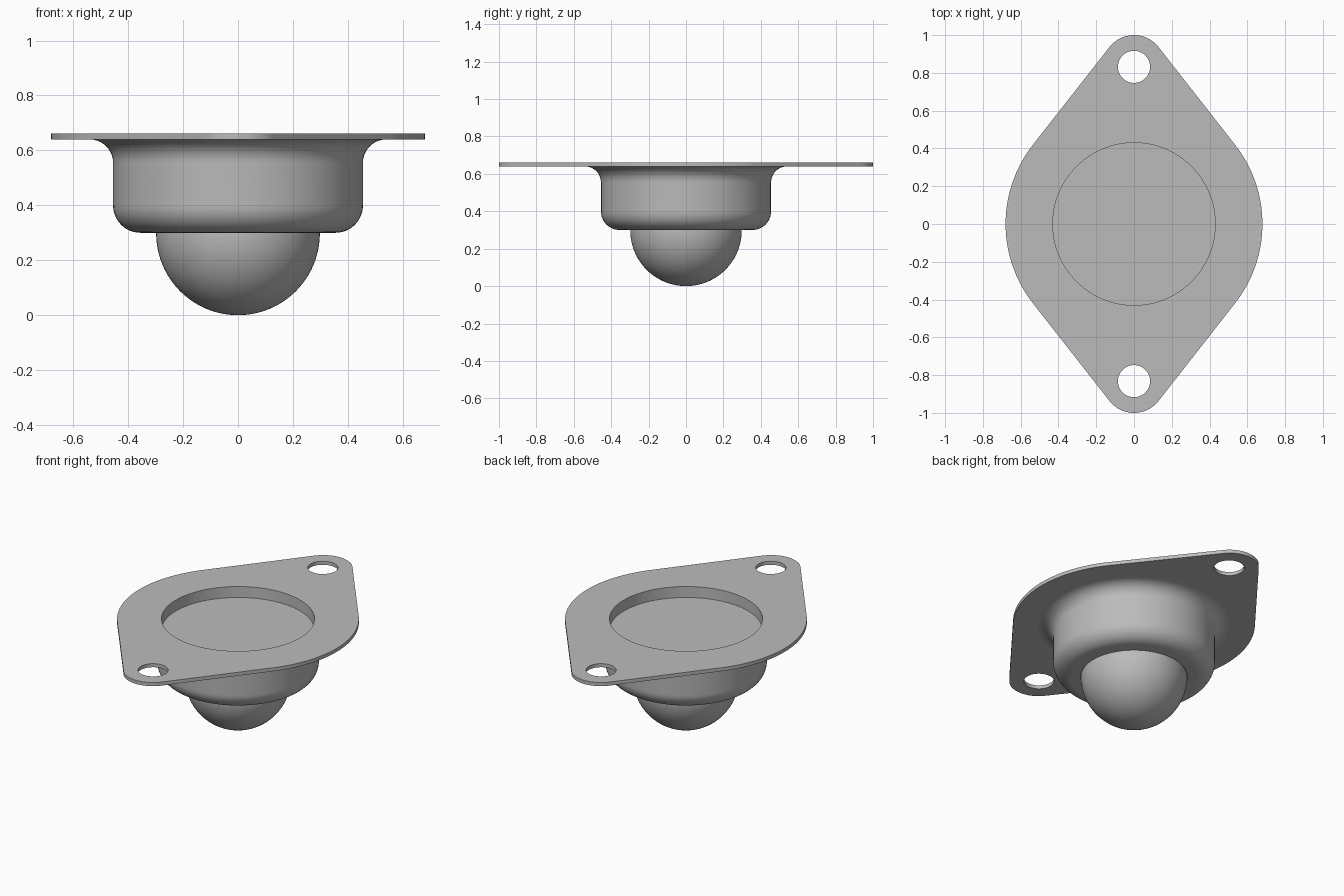
import bpy, bmesh
from math import sin, cos, pi, asin, radians
from mathutils import Matrix, Vector

cube = bpy.data.objects.get("Cube")
if cube:
    bpy.data.objects.remove(cube, do_unlink=True)

steel = bpy.data.materials.new("steel_grey")
steel.use_nodes = True
GREY = (0.5, 0.5, 0.5, 1)
steel.diffuse_color = GREY
steel.node_tree.nodes["Principled BSDF"].inputs["Base Color"].default_value = GREY

TOP, UNDER = 0.662, 0.64        # flange faces
RECESS, FLOOR = 0.43, 0.594     # recess radius and floor height
WALL, BASE = 0.455, 0.30        # cup outer radius and underside
BALL = 0.298
BIG, TAB, TAB_Y = 0.68, 0.165, 0.835


def arc(cx, cy, r, start, end, n):
    return [(cx + r * cos(start + (end - start) * i / n),
             cy + r * sin(start + (end - start) * i / n)) for i in range(n + 1)]


def finish(name, mesh):
    mesh.materials.clear()
    mesh.materials.append(steel)
    obj = bpy.data.objects.new(name, mesh)
    bpy.context.collection.objects.link(obj)
    bpy.ops.object.select_all(action='DESELECT')
    obj.select_set(True)
    bpy.context.view_layer.objects.active = obj
    bpy.ops.object.shade_smooth_by_angle(angle=radians(35))
    return obj


def revolve(name, profile, steps=96):
    bm = bmesh.new()
    verts = [bm.verts.new((r, 0, z)) for r, z in profile]
    edges = [bm.edges.new(pair) for pair in zip(verts, verts[1:])]
    bmesh.ops.spin(bm, geom=verts + edges, cent=(0, 0, 0), axis=(0, 0, 1),
                   angle=2 * pi, steps=steps, use_duplicate=False)
    bmesh.ops.remove_doubles(bm, verts=bm.verts, dist=0.0002)
    bmesh.ops.recalc_face_normals(bm, faces=bm.faces)
    mesh = bpy.data.meshes.new(name)
    bm.to_mesh(mesh)
    bm.free()
    return finish(name, mesh)


# Flange: a large round joined to two tabs by tangent lines, with three holes
t = asin((BIG - TAB) / TAB_Y)
outline = (arc(0, 0, BIG, -t, t, 32) + arc(0, TAB_Y, TAB, t, pi - t, 24)
           + arc(0, 0, BIG, pi - t, pi + t, 32)
           + arc(0, -TAB_Y, TAB, pi + t, 2 * pi - t, 24))
loops = [outline, arc(0, 0, RECESS, 0, 2 * pi, 96)[:-1]]
loops += [arc(0, y, 0.085, 0, 2 * pi, 40)[:-1] for y in (0.832, -0.832)]

curve = bpy.data.curves.new("flange_outline", 'CURVE')
curve.dimensions = '2D'
curve.fill_mode = 'BOTH'
curve.extrude = (TOP - UNDER) / 2
for loop in loops:
    spline = curve.splines.new('POLY')
    spline.points.add(len(loop) - 1)
    for point, (x, y) in zip(spline.points, loop):
        point.co = (x, y, 0, 1)
    spline.use_cyclic_u = True
helper = bpy.data.objects.new("flange_outline", curve)
bpy.context.collection.objects.link(helper)
bpy.context.view_layer.update()
depsgraph = bpy.context.evaluated_depsgraph_get()
plate = bpy.data.meshes.new_from_object(helper.evaluated_get(depsgraph))
bpy.data.objects.remove(helper, do_unlink=True)
plate.transform(Matrix.Translation(Vector((0, 0, (TOP + UNDER) / 2))))
bm = bmesh.new()
bm.from_mesh(plate)
bmesh.ops.remove_doubles(bm, verts=bm.verts, dist=0.0001)
bmesh.ops.recalc_face_normals(bm, faces=bm.faces)
bm.to_mesh(plate)
bm.free()
plate.name = "flange"
finish("flange", plate)

# Cup: recessed floor, flared neck, straight wall and rounded underside
FLARE, ROUND = 0.085, 0.1
cup = [(0, FLOOR), (RECESS, FLOOR), (RECESS, UNDER + 0.005),
       (WALL + FLARE, UNDER + 0.005)]
cup += arc(WALL + FLARE, UNDER - FLARE, FLARE, pi / 2, pi, 10)
cup += arc(WALL - ROUND, BASE + ROUND, ROUND, 0, -pi / 2, 12)
cup += [(BALL + 0.003, BASE), (BALL - 0.01, BASE + 0.012)]
revolve("cup", cup)

# Ball: lower part rolls below the cup, upper part is hidden inside it
revolve("ball", arc(0, BALL, BALL, -pi / 2, pi / 4, 36))
